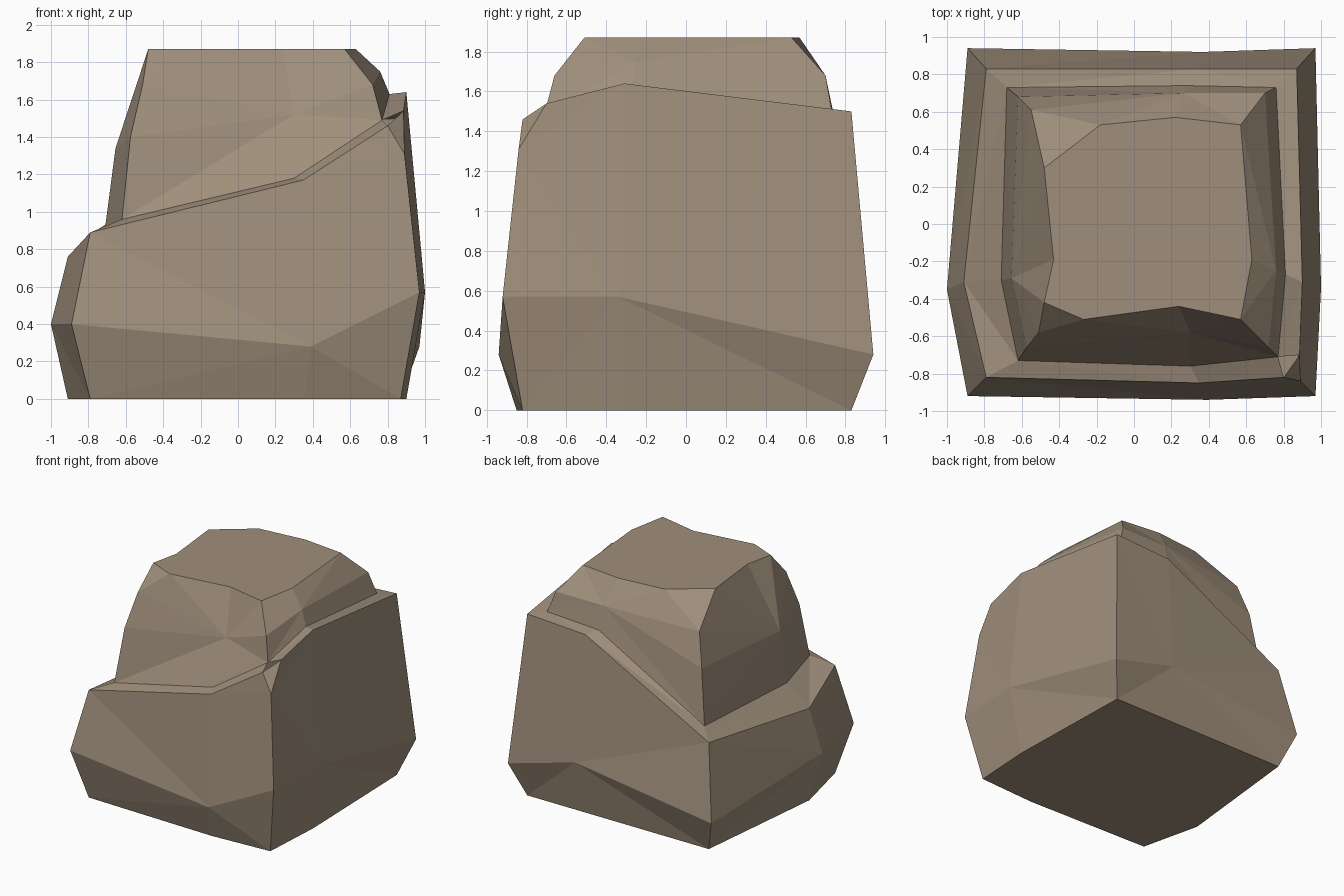
import bpy
import bmesh

default_cube = bpy.data.objects.get("Cube")
if default_cube:
    bpy.data.objects.remove(default_cube, do_unlink=True)


def make_material(name, colour):
    material = bpy.data.materials.new(name)
    material.use_nodes = True
    material.diffuse_color = colour
    shader = material.node_tree.nodes["Principled BSDF"]
    shader.inputs["Base Color"].default_value = colour
    shader.inputs["Roughness"].default_value = 0.9
    return material


def ring(outline, heights):
    """One contour: eight slots (corner, middle, corner ...), each a list of points."""
    return [[(x, y, z)] for (x, y), z in zip(outline, heights)]


def replaced(source, **slots):
    """Copy a contour, swapping the points of some named slots."""
    names = ["front_right", "front", "front_left", "left",
             "back_left", "back", "back_right", "right"]
    return [slots.get(name, points) for name, points in zip(names, source)]


def build_rock(name, contours, pivots, material):
    bm = bmesh.new()
    known = {}

    def vertex(point):
        if point not in known:
            known[point] = bm.verts.new(point)
        return known[point]

    def face(*points):
        unique = list(dict.fromkeys(points))
        if len(unique) > 2:
            bm.faces.new([vertex(p) for p in unique])

    # Bridge neighbouring contours, fanning each side around its middle point
    for low, high, pivot in zip(contours, contours[1:], pivots):
        for i in range(len(low)):
            j = (i + 1) % len(low)
            a, b, c, d = low[i][-1], low[j][0], high[j][0], high[i][-1]
            middle_is_second = i % 2 == 0
            if middle_is_second == (pivot == "low"):
                face(a, b, d)
                face(b, c, d)
            else:
                face(a, b, c)
                face(a, c, d)
            # Chamfered corners
            for p, q in zip(high[i], high[i][1:]):
                face(low[i][0], q, p)

    # Flat underside and flat top
    face(*[p for slot in reversed(contours[0]) for p in slot])
    face(*[p for slot in contours[-1] for p in slot])
    bmesh.ops.recalc_face_normals(bm, faces=bm.faces)

    mesh = bpy.data.meshes.new(name)
    bm.to_mesh(mesh)
    bm.free()
    mesh.materials.append(material)
    rock = bpy.data.objects.new(name, mesh)
    bpy.context.scene.collection.objects.link(rock)
    return rock


# Foot and belly of the boulder
foot_outline = [(-.79, -.82), (.35, -.85), (.87, -.82), (.9, -.31),
                (.87, .83), (.34, .83), (-.79, .83), (-.91, -.31)]
belly_outline = [(-.89, -.92), (.39, -.94), (.97, -.92), (1, -.34),
                 (.97, .94), (.37, .92), (-.89, .94), (-1, -.35)]
foot = ring(foot_outline, [0] * 8)
belly = ring(belly_outline, [.4, .28, .57, .57, .28, .44, .28, .4])

# Sloping ledge with one chipped corner
ledge = ring(foot_outline, [.89, 1.17, 1.4, 1.64, 1.5, 1.47, .88, .76])
chip_base = replaced(ledge, front_left=[(.89, -.84, 1.31)])
ledge = replaced(ledge, front_left=[(.8, -.82, 1.46), (.885, -.7, 1.54)])
crease_outline = [(-.62, -.73), (.3, -.76), (.77, -.71), (.81, -.27),
                  (.76, .73), (.28, .74), (-.68, .73), (-.71, -.3)]
crease = ring(crease_outline, [.96, 1.18, 1.49, 1.63, 1.51, 1.49, .95, .92])

# Upper boulder with two chamfered corners at the top
shoulder_outline = [(-.51, -.58), (.3, -.58), (.72, -.66), (.76, -.25),
                    (.7, .7), (.27, .7), (-.55, .61), (-.655, -.29)]
shoulder = ring(shoulder_outline, [1.68, 1.52, 1.68, 1.75, 1.68, 1.68, 1.65, 1.34])
waist = replaced(shoulder, front_right=[(-.575, -.66, 1.4)],
                 back_right=[(-.62, .68, 1.39)])
crown_outline = [(-.48, -.42), (.24, -.44), (.57, -.51), (.63, -.19),
                 (.57, .53), (.22, .57), (-.18, .53), (-.43, -.19)]
crown_height = 1.87
crown = ring(crown_outline, [crown_height] * 8)
crown = replaced(crown,
                 front_right=crown[0] + [(-.27, -.51, crown_height)],
                 back_right=crown[6] + [(-.48, .3, crown_height)])

stone = make_material("warm_stone", (.35, .275, .2, 1))
build_rock("boulder",
           [foot, belly, chip_base, ledge, crease, waist, shoulder, crown],
           ["high", "low", "low", "low", "high", "low", "low"],
           stone)
